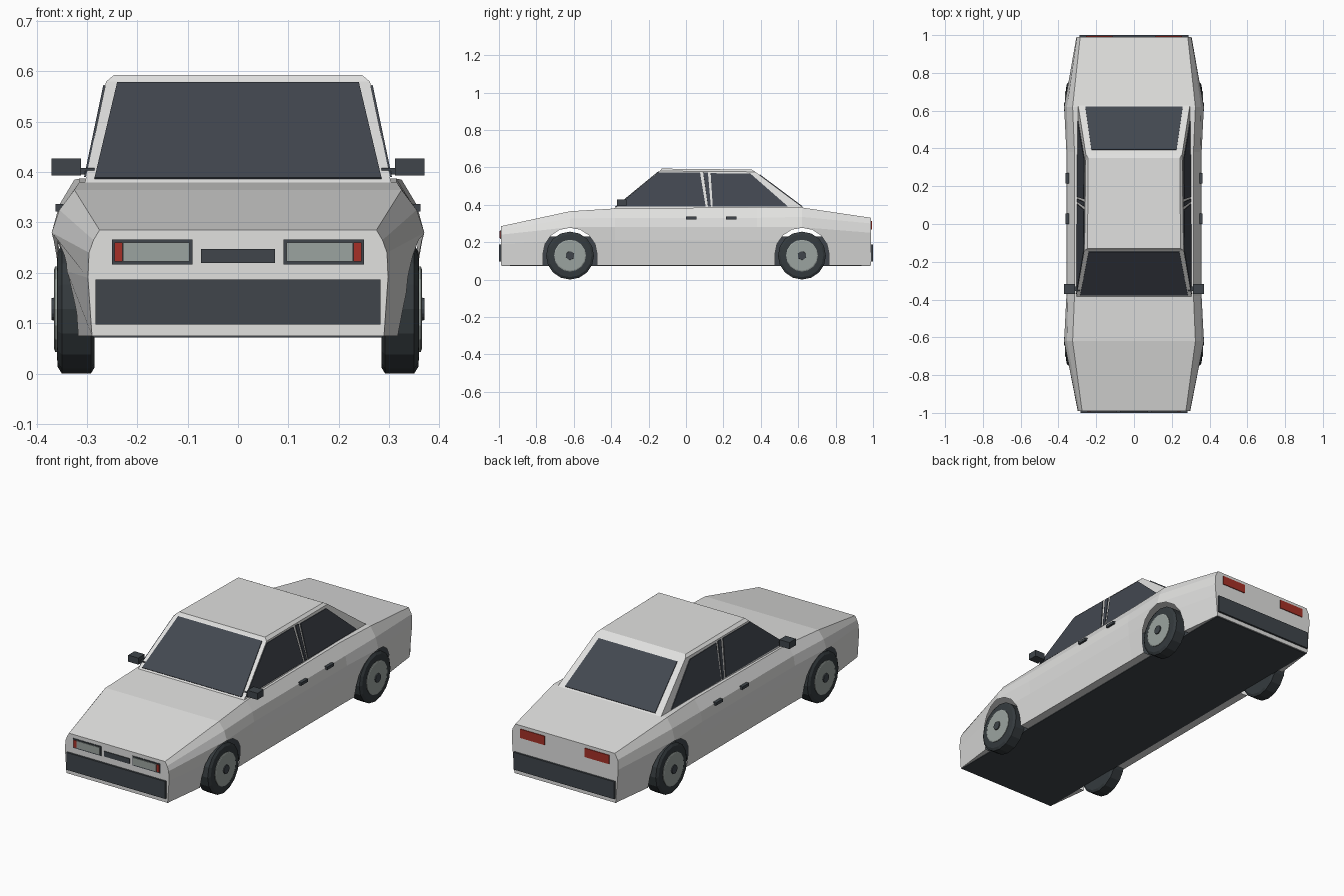
import bpy, bmesh, math
from mathutils import Vector
from mathutils.geometry import intersect_line_plane

if "Cube" in bpy.data.objects:
    bpy.data.objects.remove(bpy.data.objects["Cube"], do_unlink=True)


def material(name, colour):
    m = bpy.data.materials.new(name)
    m.use_nodes = True
    m.diffuse_color = (*colour, 1)
    m.node_tree.nodes["Principled BSDF"].inputs["Base Color"].default_value = (*colour, 1)
    return m


PAINT = material("silver paint", (0.75, 0.75, 0.74))
GLASS = material("tinted glass", (0.055, 0.064, 0.08))
TRIM = material("dark trim", (0.05, 0.06, 0.07))
TYRE = material("tyre rubber", (0.035, 0.043, 0.048))
LENS = material("grey metal and lens", (0.33, 0.37, 0.35))
RED = material("red lamp", (0.38, 0.03, 0.02))


def add_object(name, bm, mat):
    bmesh.ops.recalc_face_normals(bm, faces=bm.faces)
    mesh = bpy.data.meshes.new(name)
    bm.to_mesh(mesh)
    bm.free()
    mesh.materials.append(mat)
    ob = bpy.data.objects.new(name, mesh)
    bpy.context.collection.objects.link(ob)
    return ob


def loft(name, rings, mat):
    """Closed solid skinned through matching rings of points."""
    bm = bmesh.new()
    rows = [[bm.verts.new(p) for p in ring] for ring in rings]
    n = len(rows[0])
    for a, b in zip(rows, rows[1:]):
        for i in range(n):
            j = (i + 1) % n
            bm.faces.new((a[i], a[j], b[j], b[i]))
    bm.faces.new(rows[0])
    bm.faces.new(rows[-1])
    return add_object(name, bm, mat)


def box(name, x, y, z, mat):
    return loft(name, [[(x[0], v, z[0]), (x[1], v, z[0]), (x[1], v, z[1]), (x[0], v, z[1])]
                       for v in y], mat)


def panel(name, outline, axis, plane, mat, lift=0.004):
    """Thin plate: a 2D outline projected along an axis on to a plane."""
    a, b, c = (Vector(p) for p in plane)
    normal = (b - a).cross(c - a).normalized()
    ray = Vector((1, 0, 0) if axis == 0 else (0, 1, 0))
    if normal.dot(Vector((a.x if axis == 0 else 0, a.y if axis == 1 else 0, 0))) < 0:
        normal.negate()
    bm = bmesh.new()
    points = []
    for s, z in outline:
        p = Vector((0, s, z) if axis == 0 else (s, 0, z))
        points.append(intersect_line_plane(p, p + ray, a, normal))
    low = [bm.verts.new(p) for p in points]
    high = [bm.verts.new(p + normal * lift) for p in points]
    bm.faces.new(low)
    bm.faces.new(high)
    for i in range(len(low)):
        j = (i + 1) % len(low)
        bm.faces.new((low[i], low[j], high[j], high[i]))
    return add_object(name, bm, mat)


def rect(x0, x1, z0, z1):
    return [(x0, z0), (x1, z0), (x1, z1), (x0, z1)]


# Lower body: half sections from sill to deck edge, mirrored
WHEEL_Y, WHEEL_Z = 0.62, 0.128
sections = [
    (-0.99, [(.29, .075), (.298, .19), (.296, .24), (.287, .265), (.275, .285)]),
    (-0.62, [(.335, .075), (.361, .21), (.37, .28), (.355, .325), (.325, .365)]),
    (-0.38, [(.333, .075), (.353, .21), (.358, .28), (.35, .33), (.315, .38)]),
    (0.38, [(.333, .075), (.353, .21), (.358, .28), (.35, .33), (.315, .387)]),
    (0.62, [(.335, .075), (.361, .21), (.37, .28), (.355, .335), (.325, .385)]),
    (0.99, [(.29, .075), (.30, .19), (.305, .25), (.302, .30), (.285, .33)]),
]
body = loft("body", [[(x, y, z) for x, z in half] + [(-x, y, z) for x, z in reversed(half)]
                     for y, half in sections], PAINT)

# Wheel arches cut through the shell
for label, wy in (("front", -WHEEL_Y), ("rear", WHEEL_Y)):
    arch = [(wy + .145, -.05)]
    arch += [(wy + .145 * math.cos(math.pi * k / 8), .135 + .142 * math.sin(math.pi * k / 8))
             for k in range(9)]
    arch.append((wy - .145, -.05))
    cutter = loft(label + "_arch_cutter", [[(x, y, z) for y, z in arch] for x in (-.6, .6)], PAINT)
    cutter.hide_render = True
    mod = body.modifiers.new("arch", "BOOLEAN")
    mod.operation, mod.solver, mod.object = "DIFFERENCE", "EXACT", cutter
    bpy.context.view_layer.objects.active = body
    bpy.ops.object.modifier_apply(modifier=mod.name)
    bpy.data.objects.remove(cutter, do_unlink=True)

# Open the tunnels so the body is a hollow shell
bm = bmesh.new()
bm.from_mesh(body.data)
inner = []
for f in bm.faces:
    c = f.calc_center_median()
    if abs(c.x) < .1 and abs(f.normal.x) < .1 and .46 < abs(c.y) < .78 and .08 < c.z < .285:
        inner.append(f)
bmesh.ops.delete(bm, geom=inner, context="FACES")
bm.to_mesh(body.data)
bm.free()

# Dark chassis between the wheels
box("chassis", (-.288, .288), (-.985, .985), (.072, .23), TRIM)

# Cabin
F_BASE, R_BASE = (.305, -.39, .375), (.297, .635, .378)
F_EAVE, R_EAVE = (.262, -.14, .58), (.255, .37, .576)


def cabin_ring(front, rear):
    return [front, rear, (-rear[0], *rear[1:]), (-front[0], *front[1:])]


loft("cabin", [cabin_ring(F_BASE, R_BASE), cabin_ring(F_EAVE, R_EAVE),
               cabin_ring((.246, -.13, .593), (.243, .35, .588))], PAINT)


def mirrored(p):
    return (-p[0], p[1], p[2])


# Windscreen and rear window
panel("windscreen", [(-.285, .386), (.285, .386), (.24, .576), (-.24, .576)], 1,
      (F_BASE, mirrored(F_BASE), F_EAVE), GLASS)
panel("rear_window", [(-.258, .389), (.258, .389), (.225, .56), (-.225, .56)], 1,
      (R_BASE, mirrored(R_BASE), R_EAVE), GLASS)

# Nose and tail fittings
nose = ((0, -.99, 0), (1, -.99, 0), (0, -.99, 1))
tail = ((0, .99, 0), (1, .99, 0), (0, .99, 1))
panel("grille", rect(-.073, .073, .22, .247), 1, nose, TRIM)
box("front_bumper", (-.283, .283), (-1, -.98), (.097, .187), TRIM)
box("rear_bumper", (-.288, .288), (.98, 1), (.097, .187), TRIM)

for s, side in ((1, "left"), (-1, "right")):
    # Side glass with a central pillar strip
    wall = [(s * p[0], p[1], p[2]) for p in (F_BASE, R_BASE, F_EAVE)]
    panes = {
        "front_window": [(-.37, .39), (.105, .39), (.075, .572), (-.145, .572)],
        "pillar_strip": [(.118, .39), (.133, .39), (.117, .572), (.092, .572)],
        "rear_side_window": [(.143, .39), (.545, .39), (.345, .565), (.132, .568)],
    }
    for name, outline in panes.items():
        panel(side + "_" + name, outline, 0, wall, GLASS)

    # Lamps
    def lamp(name, x0, x1, z0, z1, plane, mat, lift):
        panel(side + "_" + name, rect(s * x0, s * x1, z0, z1), 1, plane, mat, lift)

    lamp("headlight_frame", .09, .25, .217, .266, nose, TRIM, .003)
    lamp("headlight", .096, .228, .223, .26, nose, LENS, .006)
    lamp("front_indicator", .229, .245, .223, .26, nose, RED, .006)
    lamp("tail_lamp", .115, .255, .267, .313, tail, RED, .004)

    # Mirrors and door handles
    box(side + "_mirror", (s * .312, s * .37), (-.37, -.318), (.393, .427), TRIM)
    box(side + "_mirror_stalk", (s * .285, s * .32), (-.355, -.33), (.395, .408), TRIM)
    for label, y in (("front", 0), ("rear", .215)):
        box(side + "_" + label + "_handle", (s * .34, s * .362), (y, y + .055), (.322, .337), TRIM)

    # Wheels
    for label, wy in (("front", -WHEEL_Y), ("rear", WHEEL_Y)):
        def turned(name, profile, mat, sides=16):
            rings = [[(s * x, wy + r * math.cos(2 * math.pi * k / sides),
                       WHEEL_Z + r * math.sin(2 * math.pi * k / sides))
                      for k in range(sides)] for x, r in profile]
            loft(side + "_" + label + "_" + name, rings, mat)

        turned("tyre", [(.285, .116), (.292, .128), (.35, .128), (.358, .115), (.36, .09)], TYRE)
        turned("rim", [(.34, .085), (.363, .085), (.365, .08)], LENS)
        turned("hub", [(.355, .024), (.37, .022)], TRIM)
